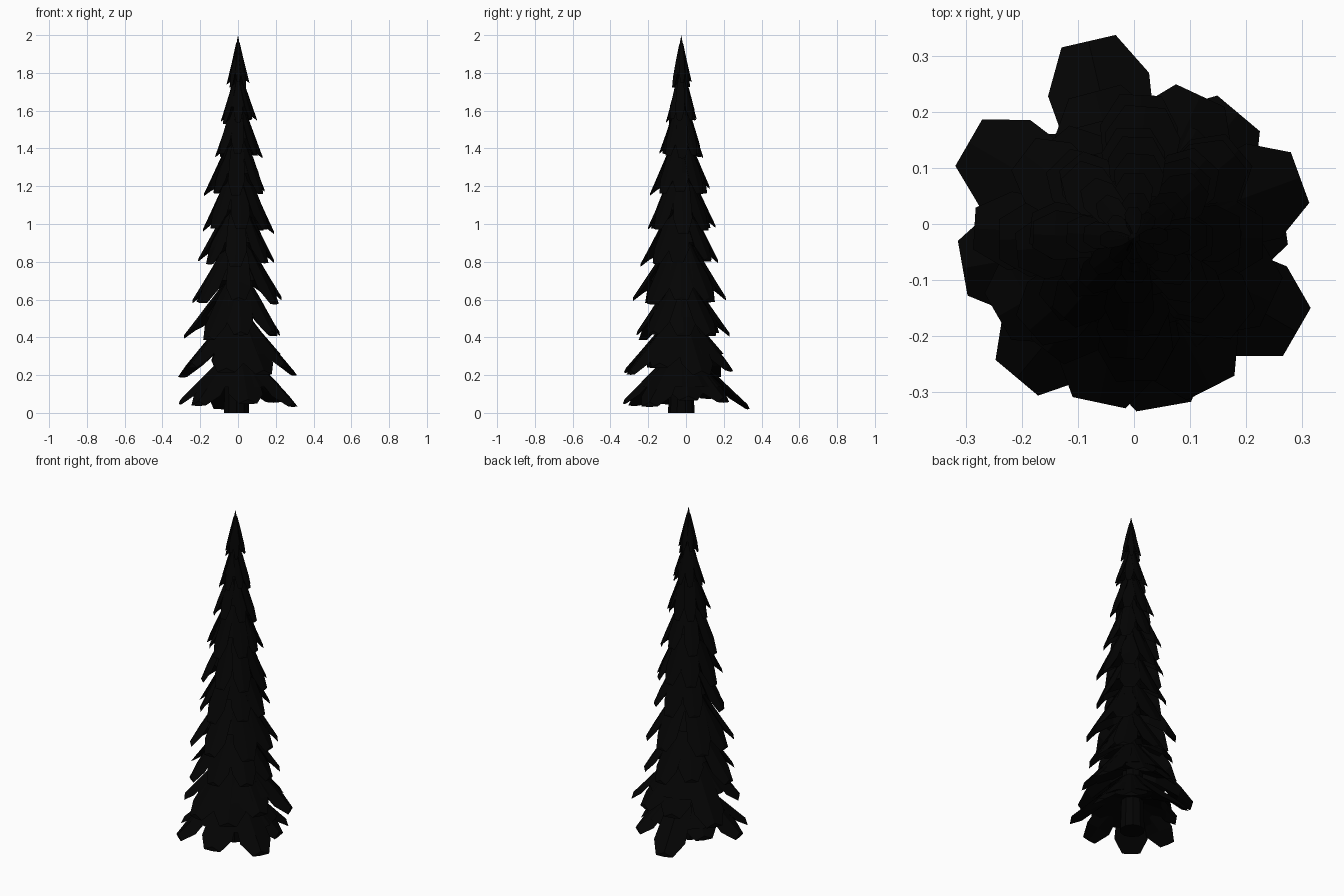
import bpy, bmesh, math, random

if "Cube" in bpy.data.objects:
    bpy.data.objects.remove(bpy.data.objects["Cube"])

random.seed(4)
AXIS = (0.0, -0.025)

mat = bpy.data.materials.new("dark_needles")
mat.diffuse_color = (0.001, 0.001, 0.001, 1)
mat.use_nodes = True
mat.node_tree.nodes["Principled BSDF"].inputs["Base Color"].default_value = mat.diffuse_color


def finish(bm, name):
    bmesh.ops.recalc_face_normals(bm, faces=bm.faces)
    me = bpy.data.meshes.new(name)
    bm.to_mesh(me)
    bm.free()
    me.materials.append(mat)
    ob = bpy.data.objects.new(name, me)
    bpy.context.collection.objects.link(ob)
    return ob


# Bough sections: radius, ridge height, half width, edge droop, underside rise
SECTIONS = [
    (0.15, 0.84, 0.10, 0.04, 0.42),
    (0.40, 0.58, 0.23, 0.10, 0.32),
    (0.78, 0.21, 0.28, 0.12, 0.10),
    (1.00, 0.00, 0.15, 0.07, -0.07),
]


def add_bough(bm, angle, length, tip_z, apex_z, width):
    """One drooping, ridged, wedge-shaped bough as a closed loft."""
    c, s = math.cos(angle), math.sin(angle)
    rings = []
    for fr, fz, fw, droop, under in SECTIONS:
        r, w = fr * length, fw * width
        z = tip_z + fz * (apex_z - tip_z)
        edge = z - droop * width
        low = min(tip_z + under * width, z - 0.08 * width)
        ring = []
        for side, h in ((0, z), (w, edge), (0, low), (-w, edge)):
            ring.append(bm.verts.new((AXIS[0] + r * c - side * s,
                                      AXIS[1] + r * s + side * c, h)))
        rings.append(ring)
    for a, b in zip(rings, rings[1:]):
        for i in range(4):
            j = (i + 1) % 4
            bm.faces.new((a[i], a[j], b[j], b[i]))
    bm.faces.new(rings[0])
    bm.faces.new(rings[-1])


def add_skirt(bm, reach, tip_z, apex_z, sides=12):
    """Closed cone that joins the boughs of a tier, hollowed underneath."""
    h = apex_z - tip_z
    top = bm.verts.new((*AXIS, apex_z))
    base = bm.verts.new((*AXIS, tip_z + 0.42 * h))
    rings = []
    for fr, fz in ((0.38, 0.56), (0.70, 0.23)):
        rings.append([bm.verts.new((
            AXIS[0] + fr * reach * math.cos(math.tau * i / sides),
            AXIS[1] + fr * reach * math.sin(math.tau * i / sides),
            tip_z + fz * h)) for i in range(sides)])
    for i in range(sides):
        j = (i + 1) % sides
        bm.faces.new((top, rings[0][i], rings[0][j]))
        bm.faces.new((rings[0][i], rings[1][i], rings[1][j], rings[0][j]))
        bm.faces.new((base, rings[1][j], rings[1][i]))


# Trunk: tapered pole hidden inside the boughs
bm = bmesh.new()
bmesh.ops.create_cone(bm, cap_ends=True, segments=10, radius1=0.07,
                      radius2=0.012, depth=1.8)
bmesh.ops.translate(bm, verts=bm.verts, vec=(AXIS[0] - 0.008, AXIS[1], 0.9))
finish(bm, "trunk")

# Two lowest tiers: bough angle and length
LOW = [
    [(103, .36), (50, .29), (8, .27), (330, .335), (280, .305), (230, .325),
     (190, .31), (145, .25)],
    [(150, .34), (105, .27), (65, .28), (20, .315), (297, .30), (258, .30),
     (210, .28), (335, .27)],
]

# Tiers: tip height, apex height, reach to right, back, left, front
TIERS = [
    (0.06, 0.39, .33, .33, .33, .33), (0.23, 0.59, .32, .32, .32, .32),
    (0.42, 0.80, .22, .255, .285, .235), (0.61, 1.01, .23, .235, .24, .255),
    (0.81, 1.21, .19, .195, .21, .215), (0.98, 1.39, .19, .18, .185, .175),
    (1.18, 1.56, .14, .15, .18, .165), (1.37, 1.72, .13, .115, .12, .115),
    (1.55, 1.85, .10, .08, .09, .08), (1.74, 2.0, .06, .055, .06, .045),
]
for k, (tip, apex, *reach) in enumerate(TIERS):
    bm = bmesh.new()
    mean = sum(reach) / 4
    if k < len(LOW):
        boughs = LOW[k]
    else:
        # Main boughs on the four sides with shorter ones between them
        boughs = []
        for i, r in enumerate(reach):
            boughs.append((90 * i + random.uniform(-6, 6), r))
            boughs.append((90 * i + 45 + random.uniform(-9, 9),
                           mean * random.uniform(0.9, 1.05)))
    add_skirt(bm, mean, tip, apex)
    for deg, length in boughs:
        dz = random.uniform(-0.015, 0.015) if k else 0
        dz += (mean - length) * 0.5
        add_bough(bm, math.radians(deg), length, tip + dz, apex, mean)
    finish(bm, "bough_tier_%02d" % (k + 1))
